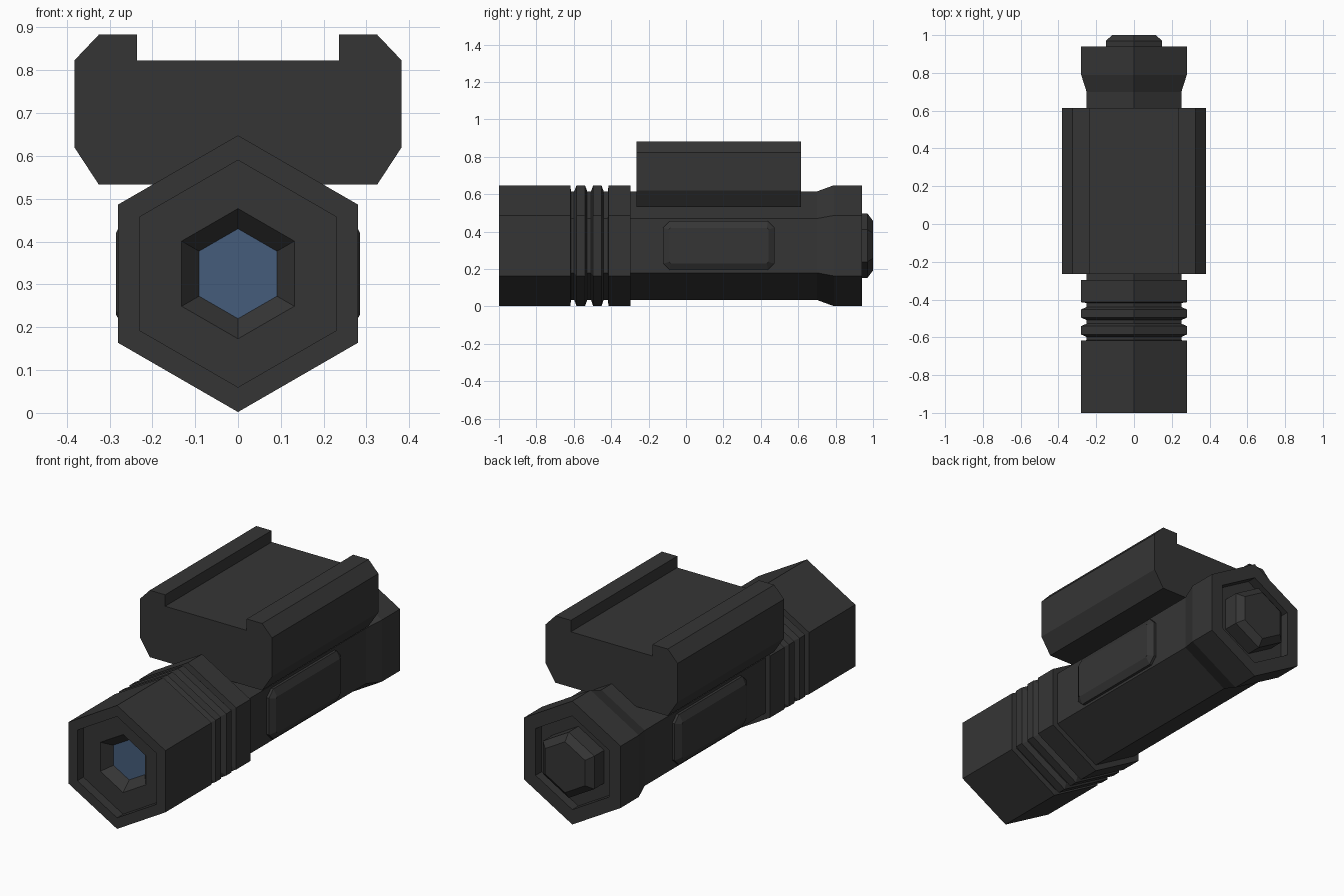
import bpy, math

if "Cube" in bpy.data.objects:
    bpy.data.objects.remove(bpy.data.objects["Cube"])


def material(name, rgb):
    m = bpy.data.materials.new(name)
    m.diffuse_color = (*rgb, 1)
    m.use_nodes = True
    m.node_tree.nodes["Principled BSDF"].inputs["Base Color"].default_value = m.diffuse_color
    return m


BLACK = material("matte black", (0.036, 0.036, 0.036))
BLUE = material("lens blue", (0.06, 0.108, 0.198))
CZ = 0.325  # height of the tube axis


def make(name, verts, faces, mat):
    me = bpy.data.meshes.new(name)
    me.from_pydata(verts, [], faces)
    me.materials.append(mat)
    ob = bpy.data.objects.new(name, me)
    bpy.context.collection.objects.link(ob)
    return ob


def loft(name, rings, mat, cap_start=True, cap_end=True):
    """Skin equal-length rings of points, optionally closing both ends."""
    n = len(rings[0])
    verts = [p for r in rings for p in r]
    faces = [(i * n + j, i * n + (j + 1) % n, (i + 1) * n + (j + 1) % n, (i + 1) * n + j)
             for i in range(len(rings) - 1) for j in range(n)]
    if cap_start:
        faces.append(tuple(range(n))[::-1])
    if cap_end:
        faces.append(tuple(range(len(verts) - n, len(verts))))
    return make(name, verts, faces, mat)


def hexagon(y, r):
    # clockwise seen from the front so lofted faces point outward along +y
    return [(r * math.sin(k * math.pi / 3), y, CZ + r * math.cos(k * math.pi / 3)) for k in range(6)]


# Tube: lens cone, front recess, grooved head, barrel, flared tail, rear recess
BIG, SMALL = 0.323, 0.29
profile = [(-0.90, 0.105), (-0.95, 0.152), (-0.95, 0.265), (-1.0, 0.265),
           (-1.0, BIG), (-0.618, BIG), (-0.615, SMALL), (-0.598, SMALL), (-0.585, BIG),
           (-0.54, BIG), (-0.528, SMALL), (-0.508, SMALL), (-0.496, BIG),
           (-0.452, BIG), (-0.44, SMALL), (-0.418, SMALL), (-0.414, BIG),
           (-0.297, BIG), (-0.297, SMALL), (0.70, SMALL), (0.79, BIG), (0.94, BIG),
           (0.94, 0.245), (0.89, 0.245)]
loft("flashlight_body", [hexagon(y, r) for y, r in profile], BLACK, cap_start=False)

# Lens at the bottom of the cone
make("lens", hexagon(-0.90, 0.105), [tuple(range(6))[::-1]], BLUE)

# Tail switch
loft("tail_button", [hexagon(0.88, 0.172), hexagon(0.97, 0.172), hexagon(1.0, 0.133)], BLACK)

# Rail mount: mirrored cross-section extruded along y
half = [(0.325, 0.533), (0.382, 0.62), (0.382, 0.823), (0.325, 0.883), (0.236, 0.883), (0.236, 0.823)]
section = (half + [(-x, z) for x, z in reversed(half)])[::-1]
loft("rail_mount", [[(x, y, z) for x, z in section] for y in (-0.265, 0.615)], BLACK)


# Side pads: chamfered rectangles tapering outward
def pad_ring(x, hy, hz, c):
    pts = [(hy - c, hz), (hy, hz - c), (hy, c - hz), (hy - c, -hz),
           (c - hy, -hz), (-hy, c - hz), (-hy, hz - c), (c - hy, hz)]
    return [(x, 0.175 + y, CZ + z) for y, z in pts]


for side, name in ((1, "right_pad"), (-1, "left_pad")):
    rings = [pad_ring(side * x, hy, hz, c) for x, hy, hz, c in
             ((0.24, 0.297, 0.131, 0.035), (0.265, 0.297, 0.131, 0.035), (0.285, 0.266, 0.095, 0.008))]
    if side == 1:
        rings = [r[::-1] for r in rings]
    loft(name, rings, BLACK)

# Make all closed parts face outward
import bmesh
for ob in bpy.data.objects:
    if ob.name not in ("lens", "flashlight_body"):
        bm = bmesh.new()
        bm.from_mesh(ob.data)
        bmesh.ops.recalc_face_normals(bm, faces=bm.faces)
        bm.to_mesh(ob.data)
        bm.free()
